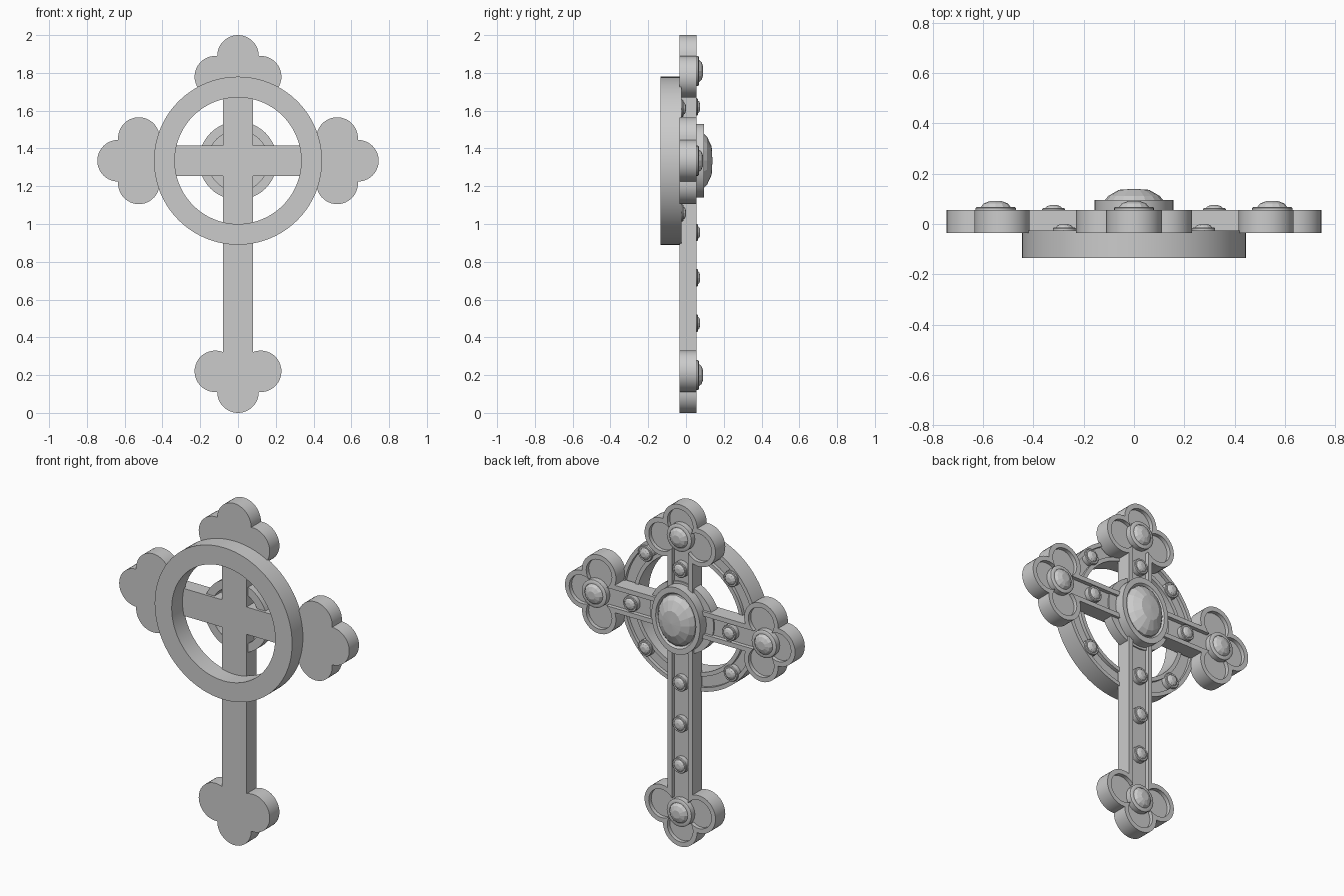
import bpy, bmesh, math
from mathutils import Vector

if "Cube" in bpy.data.objects:
    bpy.data.objects.remove(bpy.data.objects["Cube"])

CZ = 1.335          # height of the crossing


def finish(name, bm, smooth=True):
    bmesh.ops.recalc_face_normals(bm, faces=bm.faces)
    me = bpy.data.meshes.new(name)
    bm.to_mesh(me)
    bm.free()
    ob = bpy.data.objects.new(name, me)
    bpy.context.collection.objects.link(ob)
    if smooth:
        bpy.ops.object.select_all(action='DESELECT')
        ob.select_set(True)
        bpy.context.view_layer.objects.active = ob
        bpy.ops.object.shade_smooth_by_angle(angle=math.radians(35))
    return ob


def bridge(bm, a, b):
    n = len(a)
    for i in range(n):
        bm.faces.new((a[i], a[(i + 1) % n], b[(i + 1) % n], b[i]))


def lathe(name, profile, x, z, segs, smooth=True, closed=False, sx=1, sz=1):
    """Spin (radius, y) points about the y axis; radius 0 makes a pole."""
    bm = bmesh.new()
    rings = []
    for r, y in profile:
        if r == 0:
            rings.append([bm.verts.new((x, y, z))])
            continue
        rings.append([bm.verts.new((x + sx * r * math.cos(t), y, z + sz * r * math.sin(t)))
                      for t in (math.tau * i / segs for i in range(segs))])
    pairs = list(zip(rings, rings[1:]))
    if closed:
        pairs.append((rings[-1], rings[0]))
    else:
        bm.faces.new(rings[0])
    for a, b in pairs:
        if len(b) == 1:
            for i in range(segs):
                bm.faces.new((a[i], a[(i + 1) % segs], b[0]))
        else:
            bridge(bm, a, b)
    return finish(name, bm, smooth)


def arc(cu, cv, r, a0, a1, n):
    return [(cu + r * math.cos(a0 + (a1 - a0) * i / n), cv + r * math.sin(a0 + (a1 - a0) * i / n))
            for i in range(n + 1)]


def cross_outline(inset):
    """Cross with trefoil ends, shrunk inwards by inset."""
    h, r = 0.08 - inset, 0.11 - inset
    pts = []
    for ang, dist in ((0, 0.525), (90, 0.445), (180, 0.525), (270, 1.115)):
        # meeting point of side lobe and tip lobe
        half = Vector((0.06, 0.055))
        perp = Vector((0.11, 0.12)).normalized()
        p = half + perp * math.sqrt(r * r - half.length_squared)
        a0 = -math.acos((h - 0.12) / r)
        a1 = math.atan2(p.y, p.x - 0.12)
        side = arc(0.12, 0, r, a0, a1, 20)
        t0 = math.atan2(p.y - 0.11, p.x)
        tip = arc(0, 0.11, r, t0, math.pi - t0, 20)
        local = [(h, h - dist)] + side + tip[1:-1] + [(-u, v) for u, v in reversed(side)]
        c, s = math.cos(math.radians(ang)), math.sin(math.radians(ang))
        for u, v in local:
            d = v + dist
            pts.append((d * c + u * s, d * s - u * c))
    return pts


# Cross plate with a raised rim round a recessed back
bm = bmesh.new()
loops = [[bm.verts.new((x, y, z + CZ)) for x, z in cross_outline(i)]
         for i, y in ((0, -0.035), (0, 0.055), (0.027, 0.055), (0.027, 0.032))]
for a, b in zip(loops, loops[1:]):
    bridge(bm, a, b)
bm.faces.new(loops[0])
bm.faces.new(loops[-1])
finish("cross_plate", bm)

# Large front ring, channelled on its back
lathe("halo_ring", [(0.335, -0.135), (0.445, -0.135), (0.445, -0.025), (0.422, -0.025),
                    (0.422, -0.045), (0.358, -0.045), (0.358, -0.025), (0.335, -0.025)],
      0, CZ, 80, closed=True)

# Small ring behind the crossing
lathe("centre_ring", [(0.16, -0.02), (0.207, -0.02), (0.207, 0.04), (0.16, 0.04)],
      0, CZ, 48, closed=True)

# Oval centre setting and faceted stone
lathe("centre_setting", [(0.157, 0.035), (0.157, 0.095), (0.13, 0.095), (0.122, 0.08), (0, 0.08)],
      0, CZ, 48, sz=1.24)
lathe("centre_stone", [(0.122, 0.075), (0.12, 0.09), (0.102, 0.112), (0.06, 0.136), (0, 0.14)],
      0, CZ, 16, smooth=False, sz=1.24)


def stone(name, x, z, r, y0, y1, y2, base):
    lathe(name + "_setting", [(r, base), (r, y1 - 0.004), (r * 0.92, y1), (r * 0.74, y1),
                              (r * 0.7, y0), (0, y0)], x, z, 24)
    lathe(name + "_stone", [(r * 0.76, y0), (r * 0.74, y1), (r * 0.6, y1 + (y2 - y1) * 0.6),
                            (r * 0.3, y2), (0, y2)], x, z, 12, smooth=False)


# Stones in the trefoil ends
for n, (x, z) in enumerate(((-0.55, CZ), (0.55, CZ), (0, 1.81), (0, 0.2))):
    stone("end_%d" % n, x, z, 0.08, 0.058, 0.068, 0.091, 0.025)

# Small stones along the arms
for n, (x, z) in enumerate(((-0.32, CZ), (0.32, CZ), (0, 1.62), (0, 0.955), (0, 0.715), (0, 0.475))):
    stone("arm_%d" % n, x, z, 0.046, 0.055, 0.063, 0.075, 0.025)

# Small stones on the ring diagonals
for sx in (-1, 1):
    for sz in (-1, 1):
        stone("ring_%d%d" % (sx > 0, sz > 0), sx * 0.277, CZ + sz * 0.277, 0.046,
              -0.022, -0.014, 0.0, -0.05)
